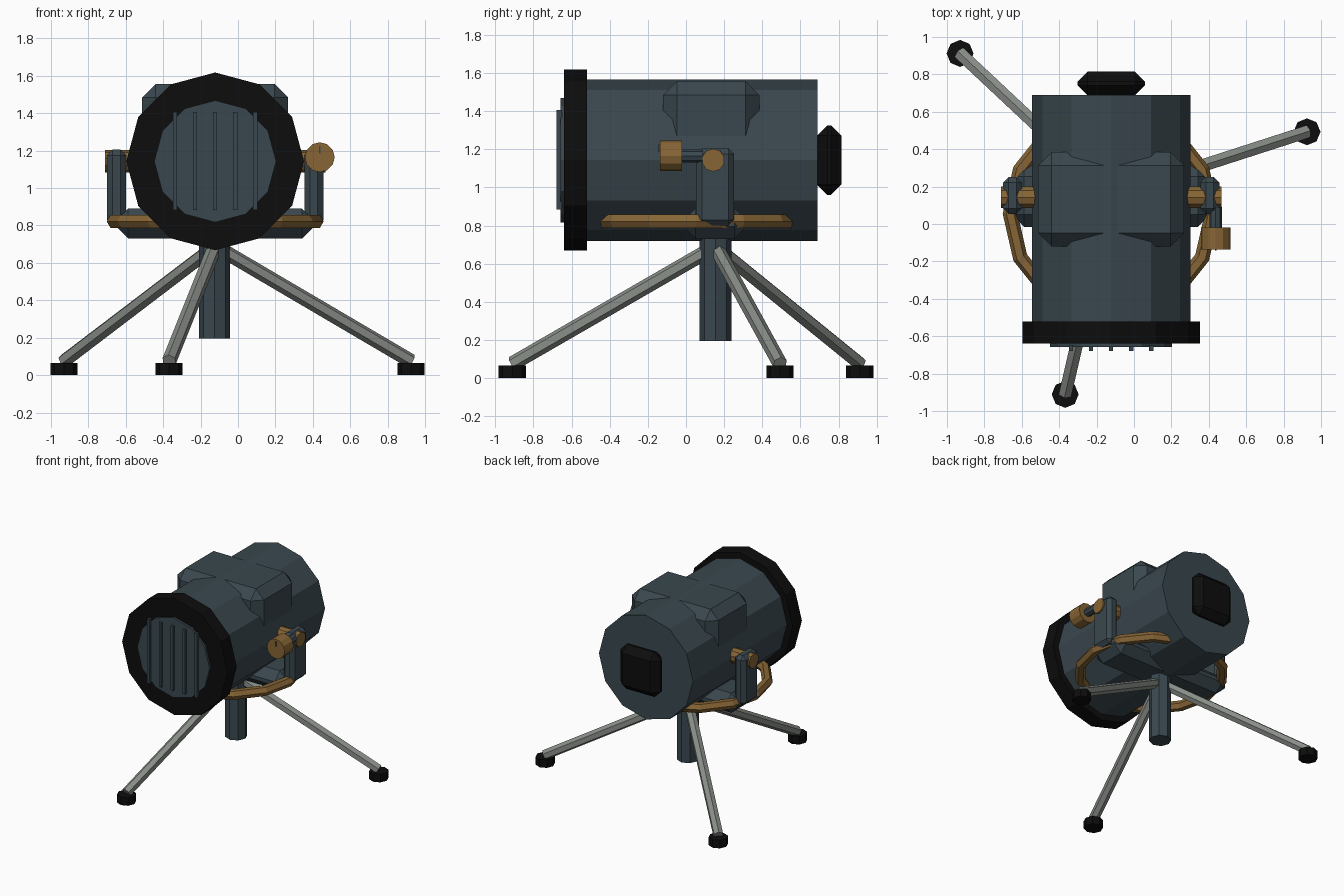
import bpy, math
from mathutils import Vector

if "Cube" in bpy.data.objects:
    bpy.data.objects.remove(bpy.data.objects["Cube"])


def material(name, rgb):
    m = bpy.data.materials.new(name)
    m.diffuse_color = (*rgb, 1)
    m.use_nodes = True
    m.node_tree.nodes["Principled BSDF"].inputs["Base Color"].default_value = m.diffuse_color
    return m


SLATE = material("slate_blue", (0.042, 0.064, 0.077))
BLACK = material("black_rubber", (0.004, 0.004, 0.004))
BRASS = material("brass", (0.24, 0.13, 0.036))
STEEL = material("grey_steel", (0.25, 0.27, 0.245))


def finish(name, mat):
    ob = bpy.context.object
    ob.name = name
    ob.data.materials.append(mat)
    return ob


def rod(name, a, b, r, sides, mat):
    """Flat-faced cylinder from point a to point b."""
    a, b = Vector(a), Vector(b)
    d = b - a
    bpy.ops.mesh.primitive_cylinder_add(vertices=sides, radius=r, depth=d.length,
                                        location=(a + b) / 2)
    bpy.context.object.rotation_euler = d.to_track_quat('Z', 'Y').to_euler()
    return finish(name, mat)


def box(name, lo, hi, mat, bevel=0):
    """Box between two corners, with chamfered edges."""
    lo, hi = Vector(lo), Vector(hi)
    bpy.ops.mesh.primitive_cube_add(size=1, location=(lo + hi) / 2)
    ob = finish(name, mat)
    for v in ob.data.vertices:
        v.co = Vector(p * q for p, q in zip(v.co, hi - lo))
    if bevel:
        m = ob.modifiers.new("chamfer", 'BEVEL')
        m.width = bevel
        m.segments = 1
    return ob


CX, CZ = -0.122, 1.143   # lamp axis
PY = 0.155               # pivot and post position in y

# Lamp housing, front rim and lens
rod("lamp_body", (CX, -0.53, CZ), (CX, 0.69, CZ), 0.424, 12, SLATE)
rod("front_rim", (CX, -0.64, CZ), (CX, -0.52, CZ), 0.475, 12, BLACK)
rod("lens", (CX, -0.658, CZ), (CX, -0.638, CZ), 0.326, 12, SLATE)
for i in range(5):
    x = CX + (i - 2) * 0.107
    box(f"grille_bar_{i}", (x - 0.011, -0.678, 0.883), (x + 0.011, -0.65, 1.407), SLATE)

# Saddle housing over the top and rear cap
box("top_housing", (CX - 0.39, -0.12, 1.10), (CX + 0.39, 0.385, 1.557), SLATE, 0.072)
box("rear_cap", (CX - 0.18, 0.687, CZ - 0.182), (CX + 0.18, 0.815, CZ + 0.182), BLACK, 0.054)

# Yoke base, arms and pivots
box("yoke_base", (CX - 0.53, -0.015, 0.73), (CX + 0.53, 0.32, 0.89), SLATE, 0.065)
for side, s in (("left", -1), ("right", 1)):
    xs = sorted((CX + s * 0.477, CX + s * 0.578))
    box(f"{side}_yoke_arm", (xs[0], 0.053, 0.80), (xs[1], 0.252, 1.205), SLATE, 0.03)
    rod(f"{side}_pivot", (CX + s * 0.40, 0.143, CZ), (CX + s * 0.59, 0.143, CZ), 0.06, 10, BRASS)

# Brass turning ring
bpy.ops.mesh.primitive_torus_add(major_segments=14, minor_segments=6, major_radius=0.54,
                                 minor_radius=0.04, location=(CX, 0.055, 0.822))
finish("turning_ring", BRASS)

# Tightening knob with its shaft and pointer
rod("knob_shaft", (0.437, 0.09, 1.165), (0.437, -0.04, 1.165), 0.034, 8, SLATE)
rod("tightening_knob", (0.437, -0.02, 1.165), (0.437, -0.137, 1.165), 0.08, 12, BRASS)
box("knob_mark", (0.433, -0.143, 1.185), (0.442, -0.135, 1.225), SLATE)

# Tripod
rod("centre_post", (CX - 0.003, PY, 0.195), (CX - 0.003, PY, 0.76), 0.083, 8, SLATE)
for i, (x, y) in enumerate(((-0.93, 0.912), (-0.368, -0.911), (0.925, 0.493))):
    rod(f"leg_{i}", (CX, PY, 0.69), (x, y, 0.075), 0.039, 6, STEEL)
    rod(f"foot_{i}", (x, y, 0), (x, y, 0.065), 0.072, 8, BLACK)
